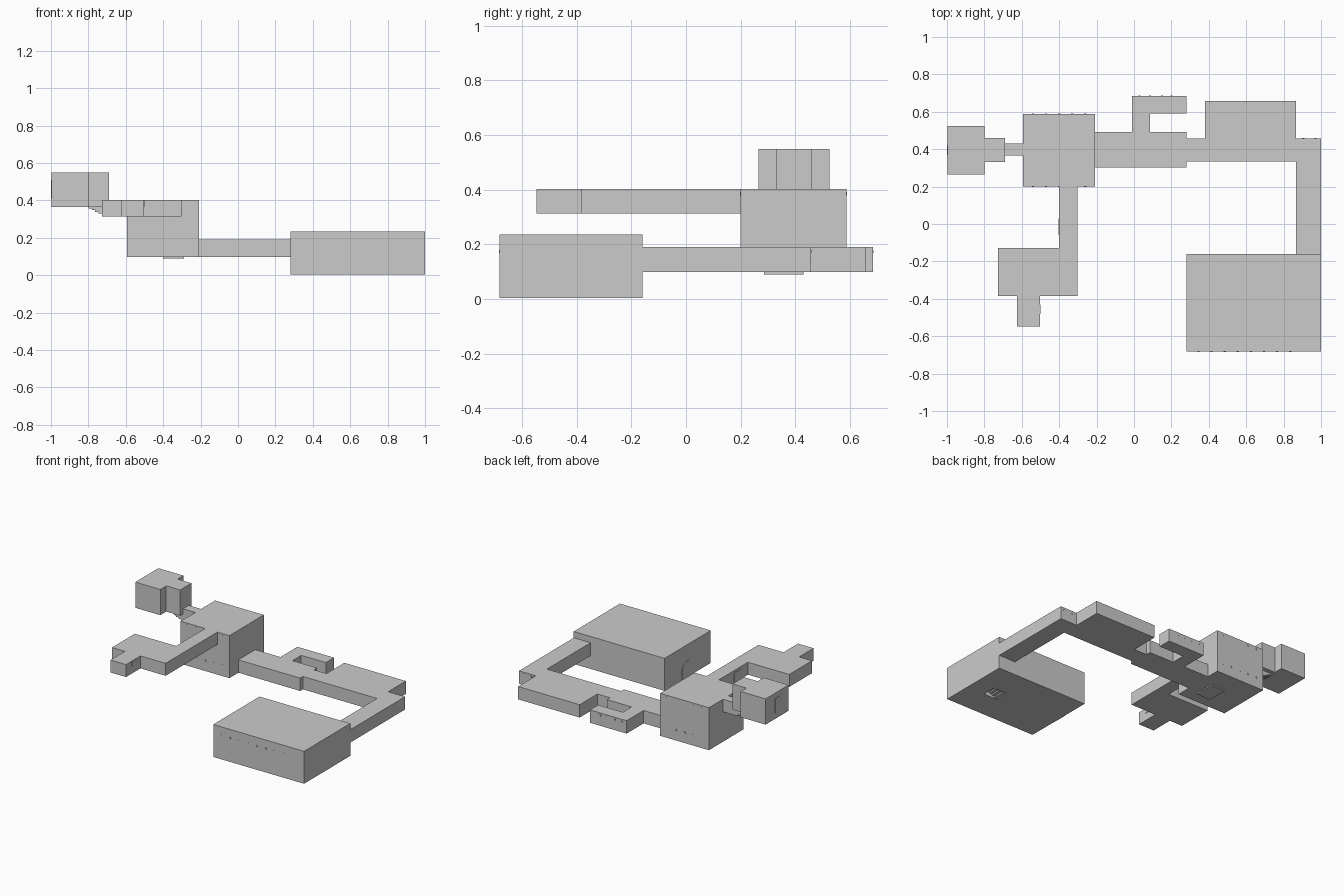
import bpy, bmesh
from mathutils import Vector

if "Cube" in bpy.data.objects:
    bpy.data.objects.remove(bpy.data.objects["Cube"])


def prism(name, pts, z0, z1, axis='z'):
    """Extrude a flat outline; axis 'z' = floor plan, 'y' = side profile in x/z."""
    bm = bmesh.new()
    if axis == 'z':
        verts = [bm.verts.new((a, b, z0)) for a, b in pts]
        push = Vector((0, 0, z1 - z0))
    else:
        verts = [bm.verts.new((a, z0, b)) for a, b in pts]
        push = Vector((0, z1 - z0, 0))
    face = bm.faces.new(verts)
    ext = bmesh.ops.extrude_face_region(bm, geom=[face], use_keep_orig=True)
    moved = [g for g in ext['geom'] if isinstance(g, bmesh.types.BMVert)]
    bmesh.ops.translate(bm, verts=moved, vec=push)
    bmesh.ops.recalc_face_normals(bm, faces=bm.faces)
    mesh = bpy.data.meshes.new(name)
    bm.to_mesh(mesh)
    bm.free()
    obj = bpy.data.objects.new(name, mesh)
    bpy.context.collection.objects.link(obj)
    return obj


def box(name, x0, x1, y0, y1, z0, z1):
    return prism(name, [(x0, y0), (x1, y0), (x1, y1), (x0, y1)], z0, z1)


# main rooms
box("main_hall", -0.593, -0.208, 0.2, 0.588, 0.098, 0.402)
big = box("large_room", 0.282, 1.0, -0.682, -0.16, 0.003, 0.235)

# long lower passage with its hooked alcove, side room and corner turn
prism("lower_passage", [
    (-0.208, 0.302), (0.28, 0.302), (0.28, 0.333), (0.867, 0.333),
    (0.867, -0.16), (1.0, -0.16), (1.0, 0.458), (0.867, 0.458),
    (0.867, 0.658), (0.38, 0.658), (0.38, 0.458), (0.28, 0.458),
    (0.28, 0.493), (0.085, 0.493), (0.085, 0.592), (0.28, 0.592),
    (0.28, 0.685), (-0.01, 0.685), (-0.01, 0.493), (-0.208, 0.493)], 0.098, 0.19)

# upper passage to the front room and its nook
prism("front_wing", [
    (-0.4, 0.2), (-0.4, -0.128), (-0.727, -0.128), (-0.727, -0.385),
    (-0.625, -0.385), (-0.625, -0.548), (-0.502, -0.548), (-0.502, -0.385),
    (-0.303, -0.385), (-0.303, 0.2)], 0.313, 0.402)

# raised end room, stairs and link to the hall
prism("end_room", [
    (-0.997, 0.265), (-0.8, 0.265), (-0.8, 0.332), (-0.69, 0.332),
    (-0.69, 0.46), (-0.8, 0.46), (-0.8, 0.525), (-0.997, 0.525)], 0.365, 0.549)
steps = 6
stair = [(-0.80, 0.365)]
for i in range(steps):
    z = 0.365 - 0.052 * (i + 1) / steps
    stair += [(-0.80 + 0.11 * i / steps, z), (-0.80 + 0.11 * (i + 1) / steps, z)]
stair += [(-0.593, 0.313), (-0.593, 0.402), (-0.69, 0.402), (-0.69, 0.365)]
prism("stair_link", stair, 0.365, 0.43, 'y')

# shallow sunken floor under the hall
box("hall_floor_recess", -0.4, -0.29, 0.285, 0.43, 0.09, 0.1)

# stepped recess under the large room
n = 5
prof = [(0.86, -0.01)]
for i in range(n):
    z = 0.045 * (n - i) / n
    prof += [(0.86 - 0.11 * i / n, z), (0.86 - 0.11 * (i + 1) / n, z)]
prof.append((0.75, -0.01))
cutter = prism("step_cutter", prof, -0.48, -0.38, 'y')
cutter.hide_render = True
cutter.hide_viewport = True
mod = big.modifiers.new("stepped_recess", 'BOOLEAN')
mod.operation = 'DIFFERENCE'
mod.solver = 'EXACT'
mod.object = cutter


# rows of small wall studs, poking just through the wall planes
def studs(name, xs, y, z):
    r = 0.006
    for i, x in enumerate(xs):
        box(f"{name}_{i + 1}", x - r, x + r, y - 0.002, y + 0.002, z - r, z + r)


hall_x = [-0.54 + 0.07 * i for i in range(5)]
for side, y in (("front", 0.2), ("back", 0.588)):
    studs(f"hall_{side}_low_stud", hall_x, y, 0.173)
    studs(f"hall_{side}_high_stud", [hall_x[0], hall_x[1], hall_x[4]], y, 0.385)
studs("large_room_stud", [0.345 + 0.07 * i for i in range(8)], -0.682, 0.173)
studs("alcove_stud", [0.03, 0.085, 0.15, 0.2], 0.685, 0.173)
studs("corner_stud", [0.905, 0.97], 0.458, 0.173)

# thin door panels on the side walls
box("end_room_door", -1.0, -0.996, 0.37, 0.42, 0.41, 0.51)
box("passage_panel", -0.403, -0.399, -0.06, 0.03, 0.315, 0.385)
box("nook_panel", -0.503, -0.499, -0.48, -0.43, 0.365, 0.4)
arch = [(-0.482, 0.003), (-0.358, 0.003), (-0.358, 0.08), (-0.38, 0.11),
        (-0.42, 0.122), (-0.46, 0.11), (-0.482, 0.08)]
door = prism("large_room_arch", arch, -0.002, 0.002, 'y')
for v in door.data.vertices:  # turn the arch to face sideways
    u, t, z = v.co
    v.co = (0.282 + t, u, z)
door.data.flip_normals()
